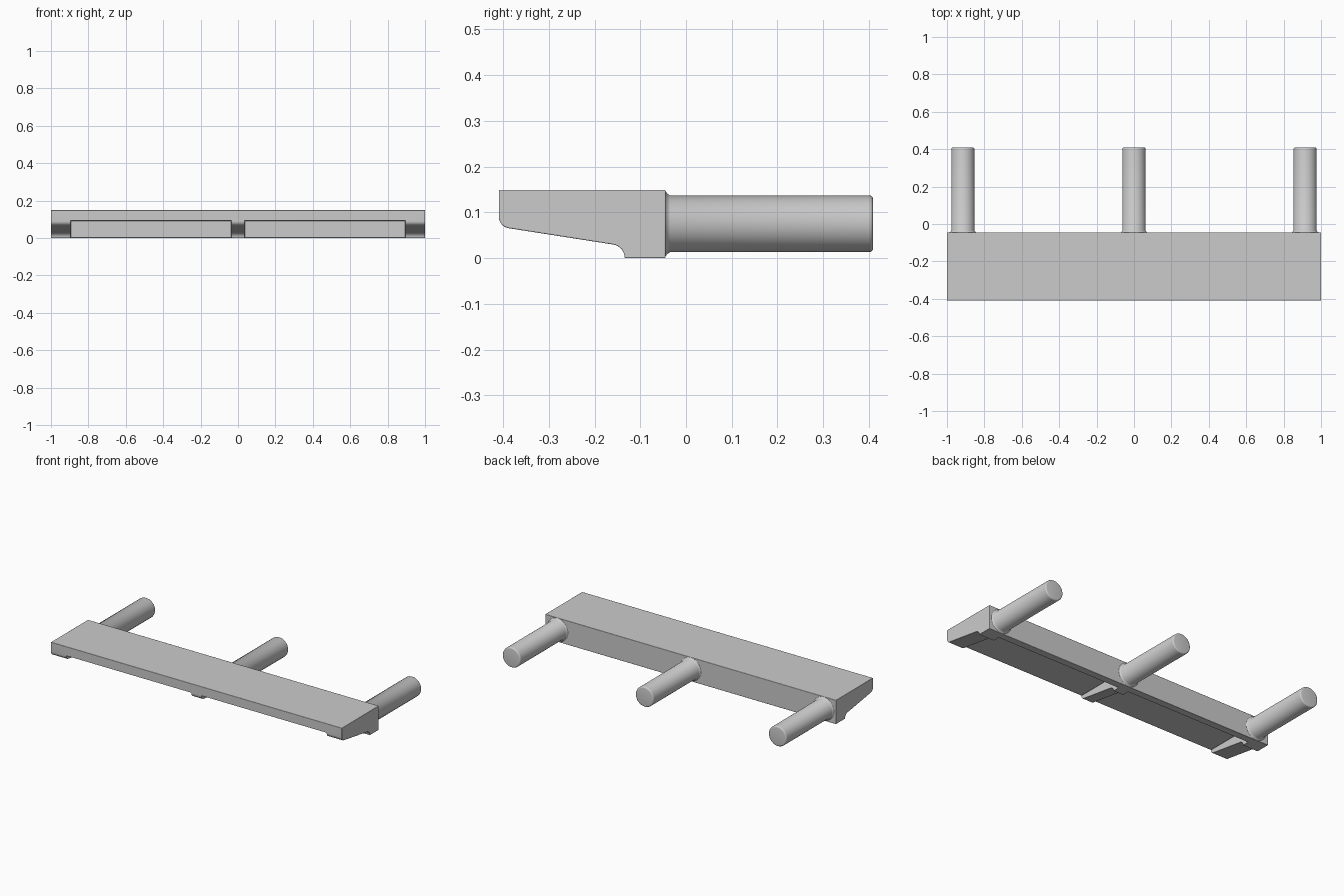
import bpy, bmesh
from math import sin, cos, pi, radians

if "Cube" in bpy.data.objects:
    bpy.data.objects.remove(bpy.data.objects["Cube"], do_unlink=True)

grey = bpy.data.materials.new("plain grey")
grey.use_nodes = True
grey.diffuse_color = (0.6, 0.6, 0.6, 1)
grey.node_tree.nodes["Principled BSDF"].inputs["Base Color"].default_value = (0.6, 0.6, 0.6, 1)


def finish(name, bm):
    bmesh.ops.recalc_face_normals(bm, faces=bm.faces)
    mesh = bpy.data.meshes.new(name)
    bm.to_mesh(mesh)
    bm.free()
    mesh.materials.append(grey)
    obj = bpy.data.objects.new(name, mesh)
    bpy.context.collection.objects.link(obj)
    return obj


def activate(obj):
    bpy.ops.object.select_all(action='DESELECT')
    obj.select_set(True)
    bpy.context.view_layer.objects.active = obj


def arc(cy, cz, r, a0, a1, n=8):
    angles = [radians(a0 + (a1 - a0) * i / n) for i in range(n + 1)]
    return [(cy + r * cos(a), cz + r * sin(a)) for a in angles]


# Shelf: side profile drawn in y and z, extruded along x
profile = [(-0.045, 0.149), (-0.409, 0.149)]
profile += arc(-0.384, 0.09, 0.025, 180, 261)
profile += arc(-0.164, 0.0, 0.03, 81, 0)
profile += [(-0.045, 0.0)]
bm = bmesh.new()
face = bm.faces.new([bm.verts.new((-1, y, z)) for y, z in profile])
ext = bmesh.ops.extrude_face_region(bm, geom=[face])
bmesh.ops.translate(bm, vec=(2, 0, 0),
                    verts=[v for v in ext["geom"] if isinstance(v, bmesh.types.BMVert)])
shelf = finish("shelf", bm)

# Two recesses underneath leave a back lip, end ribs and a middle rib
for side in (-1, 1):
    bm = bmesh.new()
    bmesh.ops.create_cube(bm, size=1)
    bmesh.ops.scale(bm, vec=(0.86, 0.5, 0.3), verts=bm.verts)
    bmesh.ops.translate(bm, vec=(side * 0.465, -0.34, -0.058), verts=bm.verts)
    cutter = finish("recess_cutter", bm)
    cutter.hide_render = True
    activate(shelf)
    cut = shelf.modifiers.new("recess", 'BOOLEAN')
    cut.operation = 'DIFFERENCE'
    cut.solver = 'EXACT'
    cut.object = cutter
    bpy.ops.object.modifier_apply(modifier=cut.name)
    bpy.data.objects.remove(cutter, do_unlink=True)

# Slightly softened edges
soft = shelf.modifiers.new("soft edges", 'BEVEL')
soft.width = 0.004
soft.segments = 2
soft.limit_method = 'ANGLE'
soft.angle_limit = radians(50)
activate(shelf)
bpy.ops.object.shade_smooth_by_angle(angle=radians(30))


# Round pegs: flared foot, straight shaft, rounded end
def peg(name, x, sides=48):
    rings = [(-0.05, 0.072), (-0.045, 0.072), (-0.041, 0.066), (-0.035, 0.062)]
    rings += [(0.401 + 0.008 * sin(a), 0.054 + 0.008 * cos(a))
              for a in (i * pi / 8 for i in range(5))]
    bm = bmesh.new()
    loops = [[bm.verts.new((x + r * cos(2 * pi * i / sides), y,
                            0.075 + r * sin(2 * pi * i / sides)))
              for i in range(sides)] for y, r in rings]
    for a, b in zip(loops, loops[1:]):
        for i in range(sides):
            j = (i + 1) % sides
            bm.faces.new((a[i], a[j], b[j], b[i]))
    bm.faces.new(loops[0])
    bm.faces.new(loops[-1])
    obj = finish(name, bm)
    activate(obj)
    bpy.ops.object.shade_smooth_by_angle(angle=radians(40))


for name, x in (("right_peg", -0.915), ("middle_peg", 0), ("left_peg", 0.915)):
    peg(name, x)
